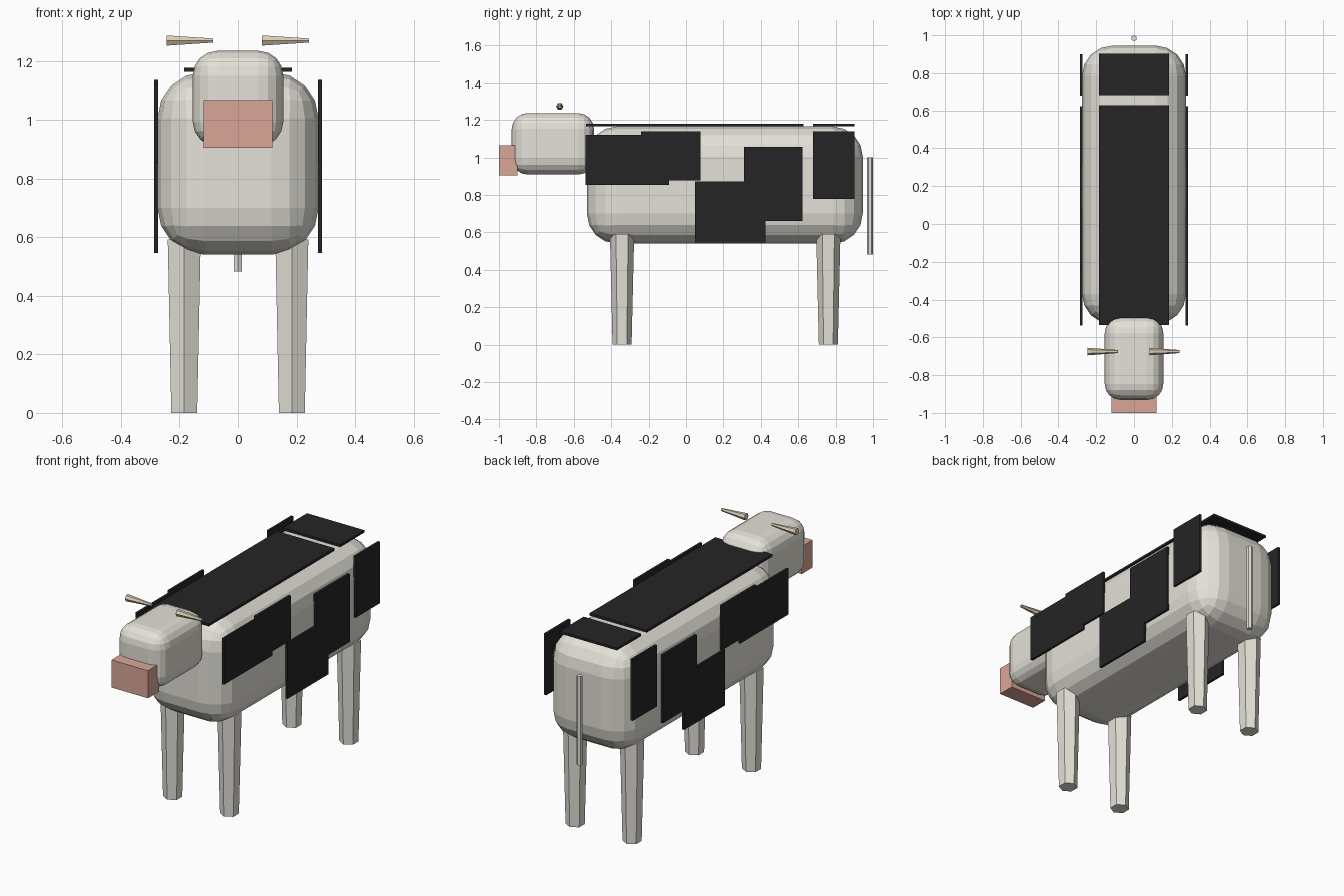
import bpy, bmesh, math
from mathutils import Vector

if "Cube" in bpy.data.objects:
    bpy.data.objects.remove(bpy.data.objects["Cube"], do_unlink=True)


def material(name, rgb):
    m = bpy.data.materials.new(name)
    m.use_nodes = True
    m.diffuse_color = (*rgb, 1)
    m.node_tree.nodes["Principled BSDF"].inputs["Base Color"].default_value = (*rgb, 1)
    return m


WHITE = material("hide white", (0.77, 0.75, 0.68))
BLACK = material("patch black", (0.018, 0.018, 0.018))
PINK = material("muzzle pink", (0.70, 0.38, 0.31))
HORN = material("horn cream", (0.72, 0.62, 0.47))


def finish(bm, name, mat):
    mesh = bpy.data.meshes.new(name)
    bm.to_mesh(mesh)
    bm.free()
    mesh.materials.append(mat)
    ob = bpy.data.objects.new(name, mesh)
    bpy.context.collection.objects.link(ob)
    return ob


def box(name, mat, x, y, z, round_by=0):
    """Box from three (low, high) ranges, optionally rounded."""
    bm = bmesh.new()
    bmesh.ops.create_cube(bm, size=1)
    for v in bm.verts:
        v.co = Vector([(lo + hi) / 2 + c * (hi - lo) for c, (lo, hi) in zip(v.co, (x, y, z))])
    ob = finish(bm, name, mat)
    if round_by:
        mod = ob.modifiers.new("rounding", "BEVEL")
        mod.width = round_by
        mod.segments = 4
        mod.limit_method = "NONE"
    return ob


def cone(name, mat, centre, r_low, r_high, length, sides=6, tilt=0):
    """Tapered prism along z, its first corner on the y axis, tilted about y."""
    bm = bmesh.new()
    bmesh.ops.create_cone(bm, cap_ends=True, segments=sides,
                          radius1=r_low, radius2=r_high, depth=length)
    ob = finish(bm, name, mat)
    ob.location = centre
    ob.rotation_euler = (0, tilt, 0)
    return ob


# Body, head and muzzle
box("body", WHITE, (-0.275, 0.275), (-0.53, 0.945), (0.54, 1.165), 0.16)
box("head", WHITE, (-0.155, 0.155), (-0.932, -0.492), (0.909, 1.237), 0.085)
box("muzzle", PINK, (-0.118, 0.118), (-1.0, -0.90), (0.905, 1.066))

# Legs
for side, x in (("left", 0.184), ("right", -0.184)):
    for end, y in (("front", -0.342), ("rear", 0.761)):
        cone(f"{end}_{side}_leg", WHITE, (x, y, 0.296), 0.051, 0.065, 0.592)

# Horns, both tapering the same way
for side, x in (("left", 0.162), ("right", -0.165)):
    cone(f"{side}_horn", HORN, (x, -0.675, 1.272), 0.02, 0.008, 0.16, 6, math.pi / 2)

# Tail
cone("tail", WHITE, (0, 0.984, 0.741), 0.016, 0.016, 0.518)

# Back patches
box("long_back_patch", BLACK, (-0.185, 0.185), (-0.535, 0.627), (1.165, 1.179))
box("rump_patch", BLACK, (-0.185, 0.185), (0.68, 0.902), (1.165, 1.179))

# Flank patches, mirrored on both sides
flank = {
    "shoulder": ((-0.538, -0.092), (0.853, 1.122)),
    "rib": ((-0.24, 0.078), (0.878, 1.139)),
    "belly": ((0.048, 0.426), (0.546, 0.871)),
    "loin": ((0.309, 0.623), (0.660, 1.057)),
    "hip": ((0.678, 0.901), (0.78, 1.139)),
}
for side, x in (("left", (0.273, 0.287)), ("right", (-0.287, -0.273))):
    for part, (y, z) in flank.items():
        box(f"{side}_{part}_patch", BLACK, x, y, z)
